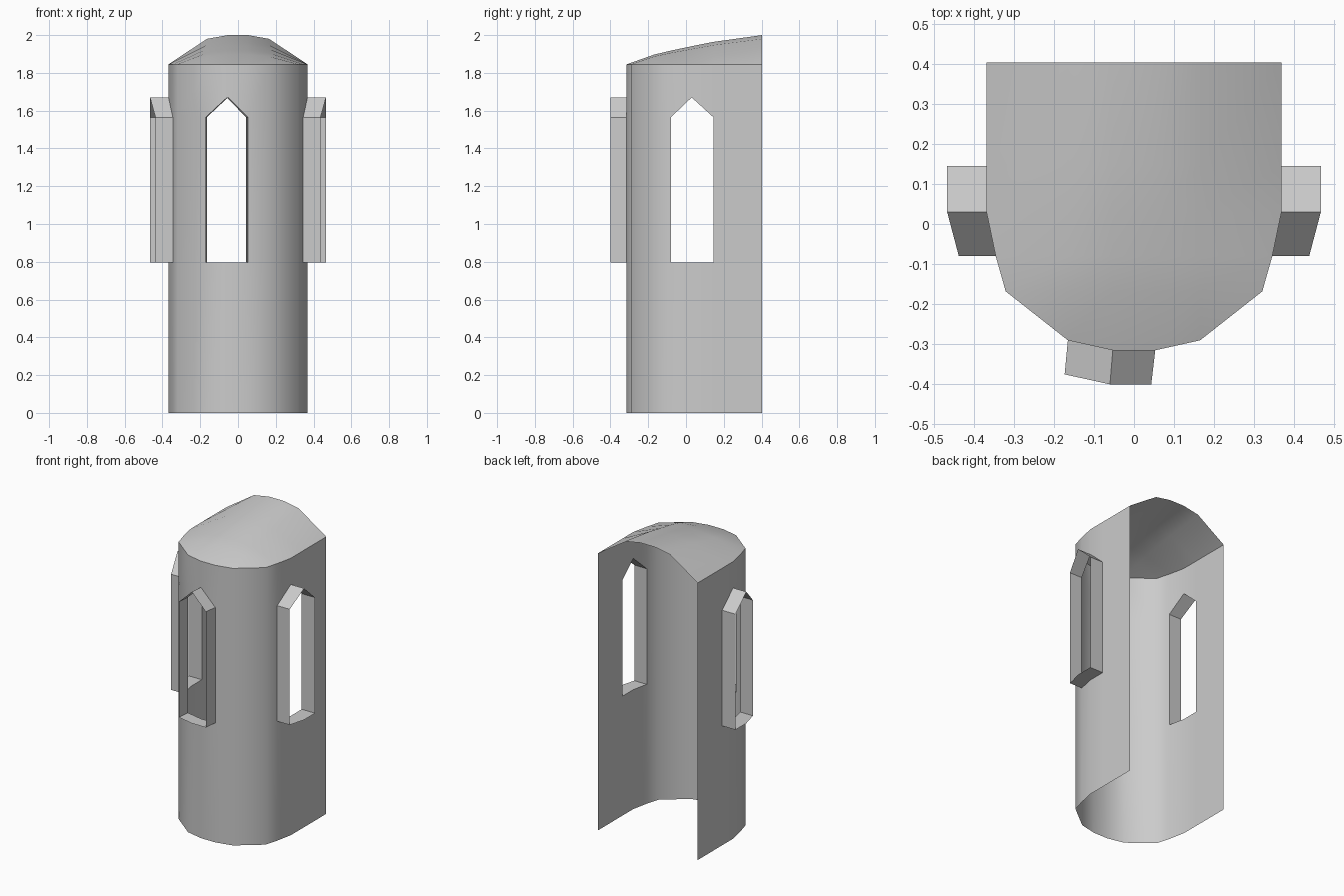
import bpy, math

if "Cube" in bpy.data.objects:
    bpy.data.objects.remove(bpy.data.objects["Cube"])

EAVE, SILL, SPRING, PEAK = 1.845, 0.795, 1.565, 1.67
BACK = 0.403


def make_object(name, verts, faces, smooth=True):
    mesh = bpy.data.meshes.new(name)
    mesh.from_pydata(verts, [], faces)
    mesh.update()
    if smooth:
        mesh.polygons.foreach_set("use_smooth", [True] * len(faces))
        mesh.set_sharp_from_angle(angle=math.radians(40))
    obj = bpy.data.objects.new(name, mesh)
    bpy.context.collection.objects.link(obj)
    return obj


# Plan outline of the shell, running from back right round the front to back left
side = [(0.368, BACK), (0.368, 0.145), (0.368, 0.03), (0.345, -0.08),
        (0.32, -0.168), (0.165, -0.29), (0.053, -0.315)]
outline = side + [(-x, y) for x, y in reversed(side)]
n = len(outline)

# Each window spans three outline points: (first index, outer rim points)
right_rim = [(0.466, 0.145), (0.466, 0.03), (0.437, -0.08)]
windows = {
    "right_window_frame": (1, right_rim),
    "front_window_frame": (6, [(0.043, -0.4), (-0.06, -0.4), (-0.173, -0.375)]),
    "left_window_frame": (n - 4, [(-x, y) for x, y in reversed(right_rim)]),
}

# Wall: full-height strips, with pointed openings left at the windows
levels = [0, SILL, SPRING, EAVE]
verts = [(x, y, z) for x, y in outline for z in levels]
for first, _ in windows.values():
    verts[(first + 1) * 4 + 2] = (*outline[first + 1], PEAK)
open_strips = {f + k for f, _ in windows.values() for k in (0, 1)}
faces = []
for i in range(n - 1):
    for k in range(3):
        if k == 1 and i in open_strips:
            continue
        a, b = i * 4 + k, (i + 1) * 4 + k
        faces.append((b, a, a + 1, b + 1))
make_object("curved_wall", verts, faces)

# Window frames: open pointed tubes projecting from the wall
for name, (first, rim) in windows.items():
    rings = []
    for pts in (outline[first:first + 3], rim):
        rings += [(*p, SILL) for p in pts]
        rings += [(*pts[2], SPRING), (*pts[1], PEAK), (*pts[0], SPRING)]
    quads = [((k + 1) % 6, k, k + 6, (k + 1) % 6 + 6) for k in range(6)]
    make_object(name, rings, quads, smooth=False)

# Roof: rows of six points rising from the eave to the arched back edge
# row = y, half width, height at shoulder, height at crown
rows = [(-0.168, 0.32, 1.887, 1.897), (-0.08, 0.345, 1.906, 1.918),
        (0.03, 0.368, 1.926, 1.941), (0.145, 0.368, 1.947, 1.964),
        (BACK, 0.368, 1.98, 2.0)]
xs = (0.165, 0.053)
verts = [(-0.165, -0.29, EAVE), (-0.053, -0.315, EAVE),
         (0.053, -0.315, EAVE), (0.165, -0.29, EAVE)]
for y, w, zs, zc in rows:
    half = [(w, EAVE), (xs[0], zs), (xs[1], zc)]
    verts += [(-x, y, z) for x, z in half] + [(x, y, z) for x, z in reversed(half)]
faces = [(0, 5, 4), (3, 9, 8)] + [(k, k + 1, k + 6, k + 5) for k in range(3)]
for r in range(len(rows) - 1):
    for k in range(5):
        a = 4 + r * 6 + k
        faces.append((a, a + 1, a + 7, a + 6))
make_object("domed_roof", verts, faces)
